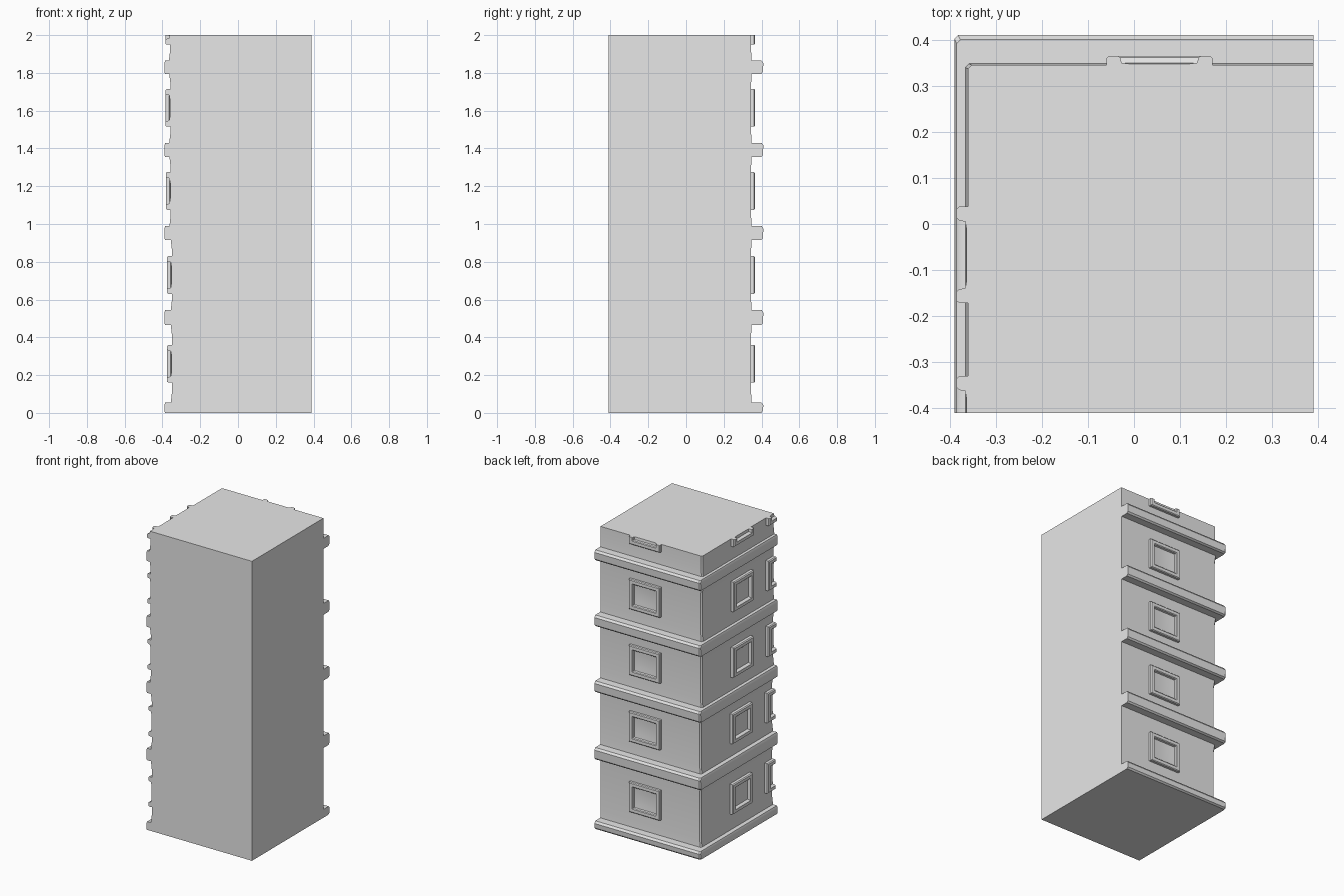
import bpy
import bmesh
from math import radians

cube = bpy.data.objects.get("Cube")
if cube:
    bpy.data.objects.remove(cube, do_unlink=True)

stone = bpy.data.materials.new("pale grey stone")
stone.use_nodes = True
stone.diffuse_color = (0.8, 0.8, 0.8, 1)
stone.node_tree.nodes["Principled BSDF"].inputs["Base Color"].default_value = (0.8, 0.8, 0.8, 1)

# Overall limits of the block and its wall planes
X, Y, TOP = 0.39, 0.41, 2.0
BACK_WALL = 0.345
BANDS = [(0, 0.055), (0.465, 0.545), (0.915, 0.99), (1.355, 1.43), (1.795, 1.865)]
SIDE_WALLS = [0.35, 0.35, 0.357, 0.358, 0.36]
SILLS = [0.16, 0.63, 1.075, 1.515, 1.95]


def loft(bm, rings):
    """Bridge equal-length rings and cap both ends."""
    loops = [[bm.verts.new(p) for p in ring] for ring in rings]
    n = len(loops[0])
    for a, b in zip(loops, loops[1:]):
        for i in range(n):
            j = (i + 1) % n
            bm.faces.new((a[i], a[j], b[j], b[i]))
    bm.faces.new(loops[0])
    bm.faces.new(loops[-1])


def clip(bm, co, no):
    """Trim everything beyond a plane and close the cut."""
    geom = bm.verts[:] + bm.edges[:] + bm.faces[:]
    cut = bmesh.ops.bisect_plane(bm, geom=geom, plane_co=co, plane_no=no, clear_outer=True)
    edges = [e for e in cut["geom_cut"] if isinstance(e, bmesh.types.BMEdge)]
    if edges:
        bmesh.ops.holes_fill(bm, edges=edges, sides=0)


def finish(bm, name):
    bmesh.ops.recalc_face_normals(bm, faces=bm.faces[:])
    mesh = bpy.data.meshes.new(name)
    bm.to_mesh(mesh)
    bm.free()
    obj = bpy.data.objects.new(name, mesh)
    mesh.materials.append(stone)
    bpy.context.collection.objects.link(obj)
    bpy.ops.object.select_all(action='DESELECT')
    obj.select_set(True)
    bpy.context.view_layer.objects.active = obj
    bpy.ops.object.shade_smooth_by_angle(angle=radians(35))
    return obj


def section(side, back, z):
    """Floor plan: flat front and one flat side, softened outer corner."""
    r = 0.008
    return [(X, -Y, z), (X, back, z), (-side + r, back, z),
            (-side, back - r, z), (-side, -Y, z)]


# Tower body: walls flare softly into the projecting bands
rings = []
below = None
for (z0, z1), wall in zip(BANDS, SIDE_WALLS):
    if below:
        rings.append(section(below, BACK_WALL, z0 - 0.05))
        rings.append(section(below + 0.006, BACK_WALL + 0.003, z0))
    rings += [section(X - 0.004, Y - 0.012, z0), section(X, Y - 0.003, z0 + 0.01),
              section(X, Y, z1 - 0.014), section(X - 0.005, Y - 0.01, z1),
              section(wall + 0.006, BACK_WALL + 0.003, z1),
              section(wall, BACK_WALL, z1 + 0.05)]
    below = wall
rings.append(section(below, BACK_WALL, TOP))
body = bmesh.new()
loft(body, rings)
finish(body, "tower_body")

# Window surround with a dished pane: (inset, share of projection)
FRAME = [(0, -0.5), (0, 0.75), (0.005, 1), (0.025, 1), (0.03, 0.8),
         (0.033, 0.25), (0.06, 0.06)]


def window(name, start, width, sill, height, depth, place):
    bm = bmesh.new()
    rings = []
    for inset, out in FRAME:
        a, b = start + inset, start + width - inset
        c, d = sill + inset, sill + height - inset
        rings.append([place(u, out * depth, z) for u, z in ((a, c), (b, c), (b, d), (a, d))])
    loft(bm, rings)
    clip(bm, (0, 0, TOP), (0, 0, 1))
    clip(bm, (0, -Y, 0), (0, -1, 0))
    finish(bm, name)


for i, (sill, wall) in enumerate(zip(SILLS, SIDE_WALLS), 1):
    window(f"back_window_{i}", -0.06, 0.23, sill, 0.2, 0.02,
           lambda u, d, z: (u, BACK_WALL + d, z))
    for side, start in (("rear", -0.172), ("front", -0.54)):
        window(f"side_{side}_window_{i}", start, 0.21, sill, 0.2, 0.025,
               lambda u, d, z: (-wall - d, u, z))
